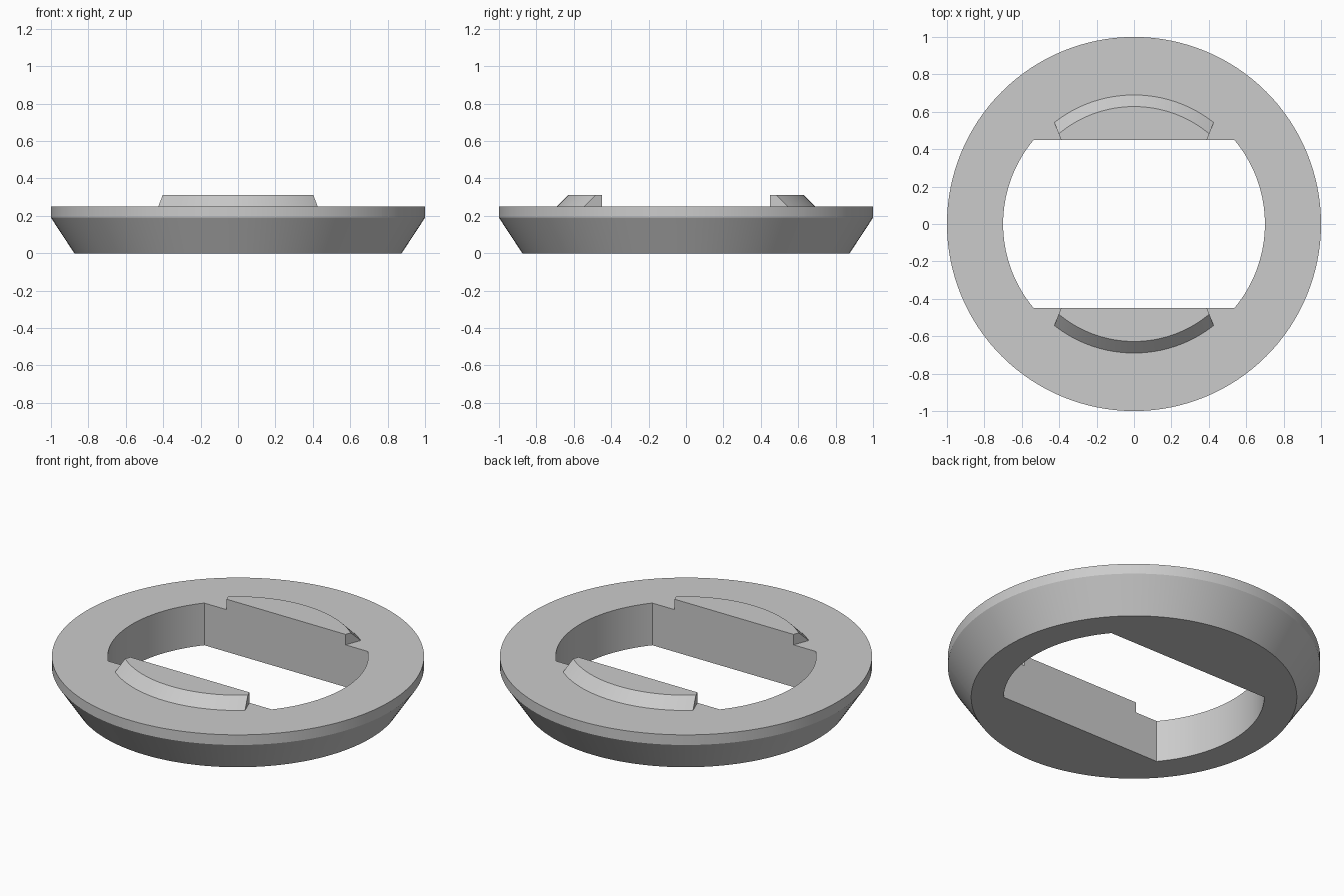
import bpy, bmesh, math
from mathutils import Vector

if "Cube" in bpy.data.objects:
    bpy.data.objects.remove(bpy.data.objects["Cube"])

FLAT = 0.45      # half distance between the flat hole walls
HOLE_R = 0.70
TOP = 0.25

grey = bpy.data.materials.new("plain grey")
grey.diffuse_color = (0.6, 0.6, 0.6, 1)
grey.use_nodes = True
grey.node_tree.nodes["Principled BSDF"].inputs["Base Color"].default_value = grey.diffuse_color


def finish(bm, name):
    bmesh.ops.recalc_face_normals(bm, faces=bm.faces)
    mesh = bpy.data.meshes.new(name)
    bm.to_mesh(mesh)
    bm.free()
    mesh.materials.append(grey)
    obj = bpy.data.objects.new(name, mesh)
    bpy.context.collection.objects.link(obj)
    bpy.ops.object.select_all(action='DESELECT')
    obj.select_set(True)
    bpy.context.view_layer.objects.active = obj
    bpy.ops.object.shade_smooth_by_angle(angle=math.radians(25))
    return obj


# Ring body: bevelled outside, round hole clipped by two flat walls
corner = math.asin(FLAT / HOLE_R)
angles = [math.tau * i / 128 for i in range(128)]
angles += [corner, math.pi - corner, math.pi + corner, math.tau - corner]
angles.sort()


def hole_radius(a):
    return min(HOLE_R, FLAT / max(abs(math.sin(a)), 1e-6))


profile = [(None, 0), (0.875, 0), (1.0, 0.19), (1.0, TOP), (None, TOP)]
bm = bmesh.new()
loops = []
for r, z in profile:
    loops.append([bm.verts.new(((r or hole_radius(a)) * math.cos(a),
                                (r or hole_radius(a)) * math.sin(a), z)) for a in angles])
n = len(angles)
for k in range(len(loops)):
    low, high = loops[k], loops[(k + 1) % len(loops)]
    for i in range(n):
        j = (i + 1) % n
        bm.faces.new((low[i], low[j], high[j], high[i]))
finish(bm, "ring_body")


# Raised lugs: curved sloping outside, vertical ends, flush with the flat walls
def end_point(r):
    """Where the end plane of the lug meets a circle of radius r."""
    p, d = Vector((0.39, FLAT)), Vector((0.035, 0.09))
    b, c = p.dot(d), p.dot(p) - r * r
    return p + d * ((-b + math.sqrt(b * b - d.dot(d) * c)) / d.dot(d))


def lug(name, side):
    bm = bmesh.new()
    rows = []
    for r, z in ((0.69, TOP), (0.628, 0.312)):
        e = end_point(r)
        half = math.atan2(e.x, e.y)
        steps = [half * (1 - 2 * i / 32) for i in range(33)]
        pts = [(0.39, FLAT)] + [(r * math.sin(t), r * math.cos(t)) for t in steps] + [(-0.39, FLAT)]
        rows.append([bm.verts.new((x * side, y * side, z)) for x, y in pts])
    low, high = rows
    for i in range(len(low)):
        j = (i + 1) % len(low)
        bm.faces.new((low[i], low[j], high[j], high[i]))
    bm.faces.new(high)
    bm.faces.new(low)
    finish(bm, name)


lug("back_lug", 1)
lug("front_lug", -1)
